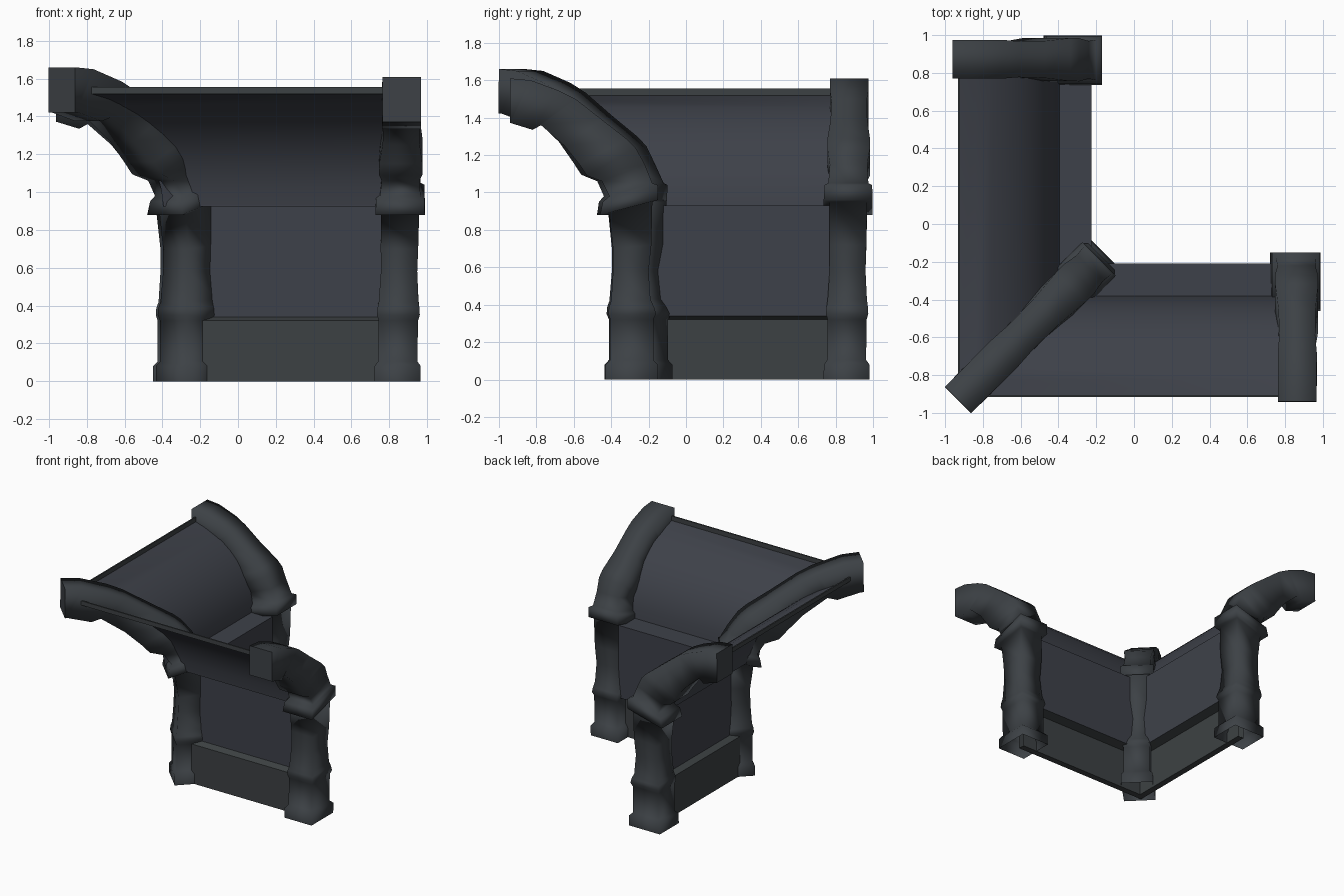
import bpy, bmesh, math
from mathutils import Vector

if "Cube" in bpy.data.objects:
    bpy.data.objects.remove(bpy.data.objects["Cube"])


def material(name, rgb):
    m = bpy.data.materials.new(name)
    m.diffuse_color = (*rgb, 1)
    m.use_nodes = True
    m.node_tree.nodes["Principled BSDF"].inputs["Base Color"].default_value = m.diffuse_color
    return m


WALL = material("blue grey", (0.048, 0.053, 0.067))
RIB = material("dark slate", (0.046, 0.053, 0.060))
TRIM = material("green grey", (0.046, 0.053, 0.056))


def make_object(name, bm, mat, angle=30):
    bmesh.ops.recalc_face_normals(bm, faces=bm.faces)
    me = bpy.data.meshes.new(name)
    bm.to_mesh(me)
    bm.free()
    me.materials.append(mat)
    ob = bpy.data.objects.new(name, me)
    bpy.context.collection.objects.link(ob)
    bpy.ops.object.select_all(action='DESELECT')
    ob.select_set(True)
    bpy.context.view_layer.objects.active = ob
    bpy.ops.object.shade_smooth_by_angle(angle=math.radians(angle))
    return ob


# Rib stations: inner offset, inner z, outer offset, outer z, half width
RIB_STATIONS = [
    (.15, 0, .43, 0, .122), (.15, .08, .43, .08, .122),
    (.175, .105, .405, .105, .104), (.175, .32, .405, .32, .104),
    (.16, .35, .415, .35, .113), (.17, .385, .412, .385, .111),
    (.19, .43, .40, .42, .105), (.20, .58, .39, .58, .096),
    (.185, .72, .39, .70, .099), (.18, .95, .41, .88, .101),
    (.15, .96, .46, .88, .131), (.15, 1.04, .445, .95, .127),
    (.18, 1.05, .41, .98, .107), (.22, 1.15, .45, 1.06, .10),
    (.27, 1.24, .53, 1.09, .114), (.315, 1.285, .57, 1.15, .114),
    (.45, 1.39, .65, 1.25, .098), (.59, 1.50, .775, 1.36, .095),
    (.68, 1.545, .82, 1.335, .103), (.83, 1.60, .94, 1.372, .102),
    (.94, 1.61, .942, 1.372, .102),
]


def rib(name, origin, outward, drift=0, diagonal=False):
    """Loft the square rib along its stations in a vertical plane."""
    out = Vector((*outward, 0)).normalized()
    side = Vector((-out.y, out.x, 0))
    o = Vector((*origin, 0))
    bm = bmesh.new()
    rings = []
    for ti, zi, to, zo, w in RIB_STATIONS:
        if diagonal:
            # corner rib reaches further, with the same thickness
            c, d = (ti + to) / 2, min(.137, (to - ti) * .53)
            m = (.254 + (c - .29) * 1.01 + (.02 if zi > .955 else 0)) * math.sqrt(2)
            lift = .05 * min(1, max(0, (c - .35) / .5))
            ti, to, zi, zo = m - d, m + d, zi + lift, zo + lift
            w *= .97
        lean = drift * (zi + zo) / 2
        rings.append([bm.verts.new(o + out * t + side * (s * w + lean) + Vector((0, 0, z)))
                      for t, z, s in ((ti, zi, -1), (ti, zi, 1), (to, zo, 1), (to, zo, -1))])
    for a, b in zip(rings, rings[1:]):
        for i in range(4):
            j = (i + 1) % 4
            bm.faces.new((a[i], a[j], b[j], b[i]))
    # flat end cap with its own sharp edges; the foot stays open
    cap = bm.faces.new(rings[-1])
    bmesh.ops.split_edges(bm, edges=cap.edges[:])
    make_object(name, bm, RIB, 100)


def corner_sweep(name, profile, mat, closed=False):
    """Sweep an (offset, z) profile around the mitred corner."""
    bm = bmesh.new()
    cols = [[bm.verts.new(p) for p in ((-t - .015, .87, z), (-t - .015, -t, z), (.85, -t, z))]
            for t, z in profile]
    pairs = list(zip(cols, cols[1:])) + ([(cols[-1], cols[0])] if closed else [])
    for a, b in pairs:
        for i in range(2):
            bm.faces.new((a[i], a[i + 1], b[i + 1], b[i]))
    make_object(name, bm, mat)


# Walls: thick plinth, thick upright panel with shelf, flared top and lip
corner_sweep("plinth", [(.21, .34), (.28, .32), (.28, 0), (.33, 0), (.33, .32), (.28, .34)], TRIM)
corner_sweep("wall_panel", [(.28, .34), (.28, .925), (.38, .925), (.38, .93),
                            (.21, .93), (.21, .34)], WALL)
P0, P1, P2, P3 = (Vector(p) for p in ((.38, .93), (.40, 1.22), (.60, 1.44), (.915, 1.52)))
flare = []
for k in range(11):
    u = k / 10
    v = 1 - u
    flare.append(tuple(P0 * v**3 + P1 * 3 * v * v * u + P2 * 3 * v * u * u + P3 * u**3))
corner_sweep("flared_panel", flare, WALL)
corner_sweep("top_lip", [(.905, 1.518), (.916, 1.52), (.916, 1.555), (.905, 1.555)], TRIM, True)

# Ribs at both ends and on the corner
rib("right_rib", (.843, 0), (0, -1), .015)
rib("back_rib", (-.02, .858), (-1, 0), -.01)
rib("corner_rib", (0, 0), (-1, -1), 0, True)
